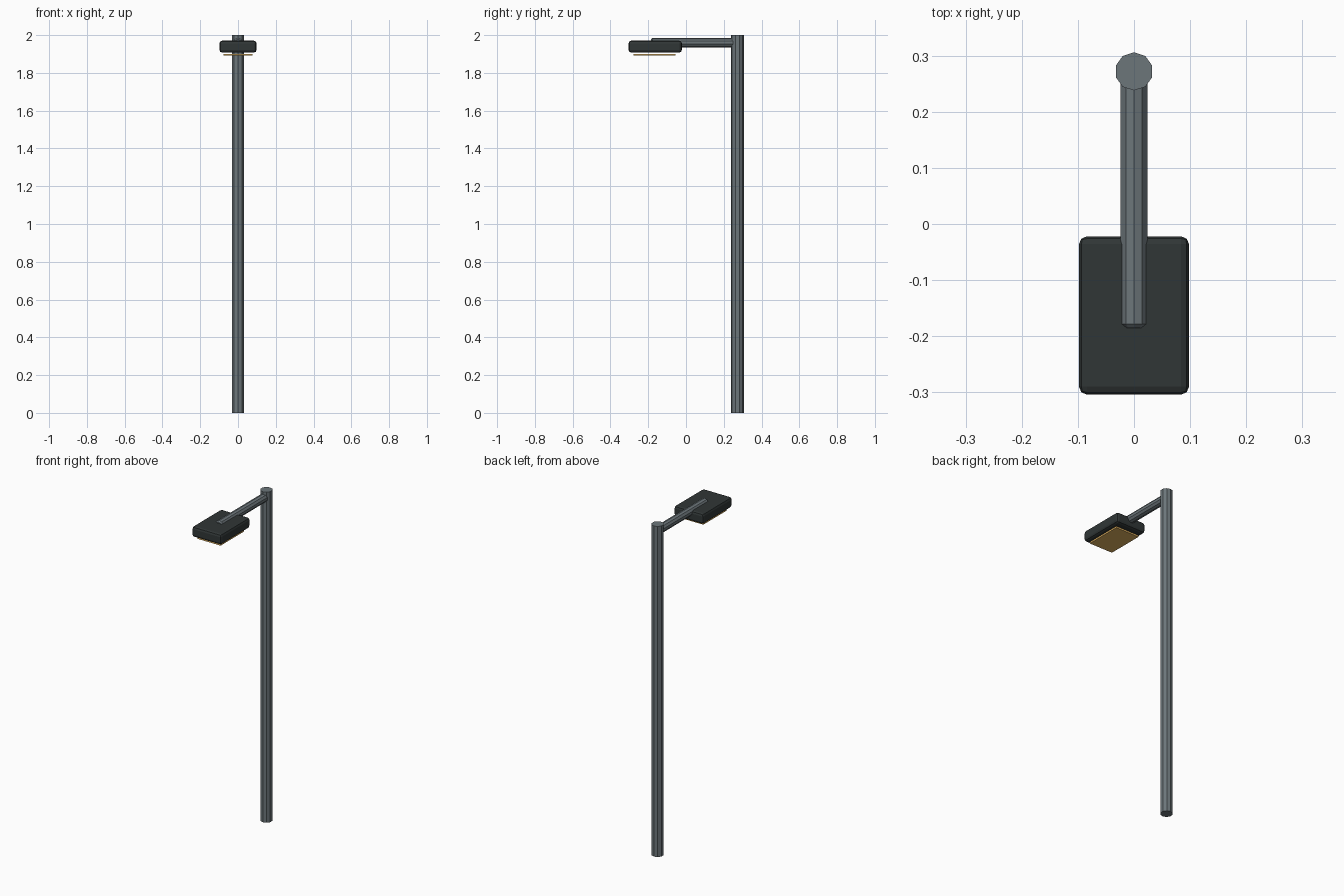
import bpy, math

if "Cube" in bpy.data.objects:
    bpy.data.objects.remove(bpy.data.objects["Cube"])


def material(name, rgb):
    m = bpy.data.materials.new(name)
    m.diffuse_color = (*rgb, 1)
    m.use_nodes = True
    m.node_tree.nodes["Principled BSDF"].inputs["Base Color"].default_value = m.diffuse_color
    return m


steel = material("steel", (0.15, 0.18, 0.195))
dark = material("dark_housing", (0.03, 0.037, 0.037))
amber = material("amber_lens", (0.75, 0.45, 0.12))


def finish(obj, name, mat, bevel=0.0, segments=1):
    obj.name = name
    obj.data.materials.append(mat)
    bpy.ops.object.transform_apply(location=False, rotation=True, scale=True)
    if bevel:
        b = obj.modifiers.new("edge_bevel", 'BEVEL')
        b.width = bevel
        b.segments = segments
        b.limit_method = 'ANGLE'
        b.angle_limit = math.radians(50)


def tube(name, loc, radius, length, sides, rot=(0, 0, 0), bevel=0.0):
    bpy.ops.mesh.primitive_cylinder_add(vertices=sides, radius=radius, depth=length,
                                        location=loc, rotation=rot)
    finish(bpy.context.object, name, steel, bevel)


def box(name, loc, size, mat, bevel=0.0, segments=1):
    bpy.ops.mesh.primitive_cube_add(size=1, location=loc)
    bpy.context.object.scale = size
    finish(bpy.context.object, name, mat, bevel, segments)


# Upright pole
tube("pole", (0, 0.272, 1.0), 0.034, 2.0, 10)
# Horizontal arm from pole to lamp head
tube("arm", (0, 0.0425, 1.96), 0.025, 0.455, 10, (math.pi / 2, 0, 0), 0.007)
# Lamp housing with rounded edges
box("lamp_head", (0, -0.163, 1.939), (0.196, 0.282, 0.063), dark, 0.014, 2)
# Thin light panel hanging just below the housing
box("light_panel", (0, -0.166, 1.896), (0.155, 0.222, 0.01), amber)
